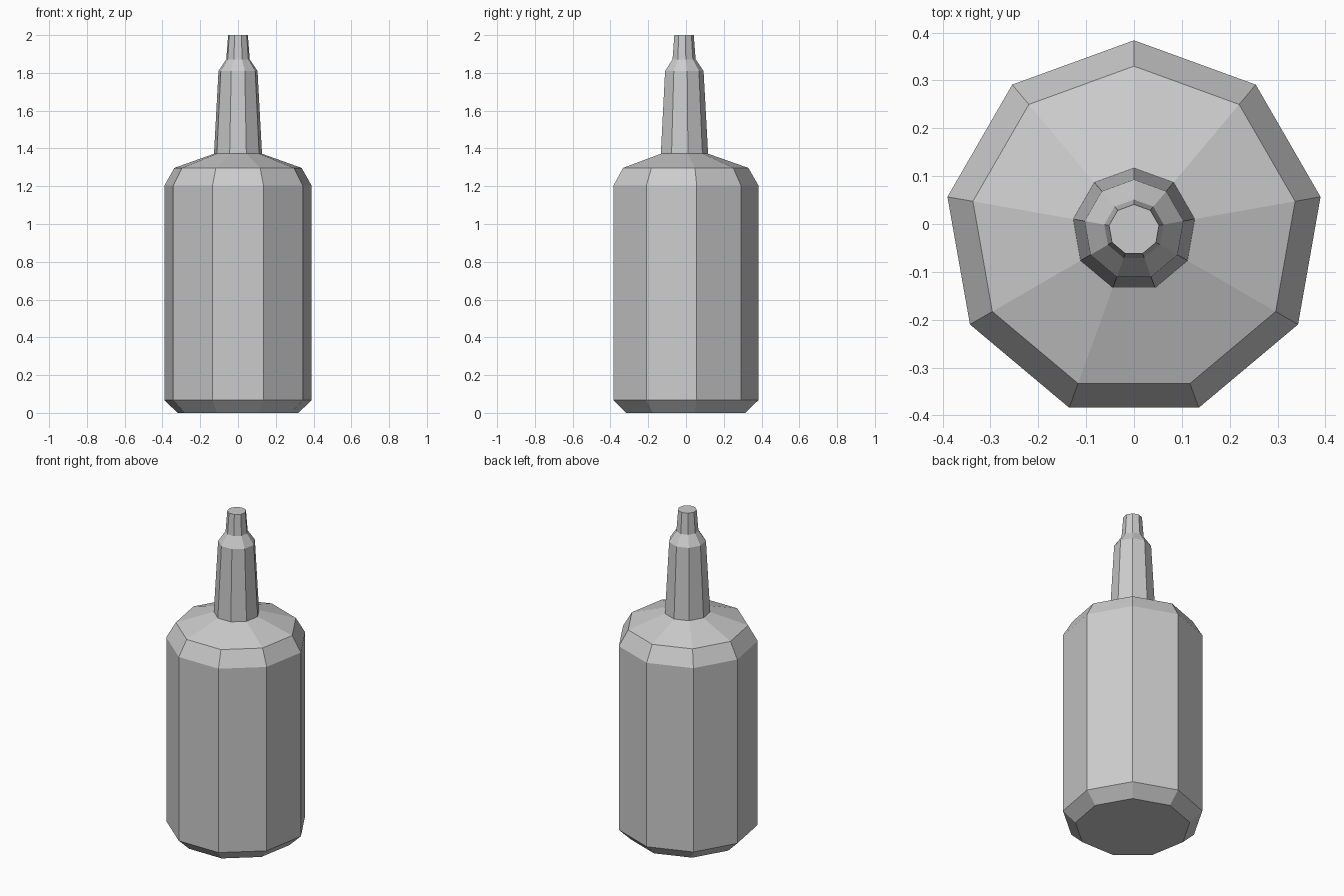
import bpy, bmesh
from math import sin, cos, pi

if "Cube" in bpy.data.objects:
    bpy.data.objects.remove(bpy.data.objects["Cube"])

SIDES = 9
Y_OFF = -0.012  # centres the odd-sided outline on y = 0


def turned(name, profile, cap_bottom=False, cap_top=False):
    """Stack nine-sided rings from (radius, z) pairs, one corner facing the back."""
    bm = bmesh.new()
    rings = []
    for r, z in profile:
        angles = [pi / 2 + 2 * pi * i / SIDES for i in range(SIDES)]
        rings.append([bm.verts.new((r * cos(a), r * sin(a) + Y_OFF, z)) for a in angles])
    for lo, hi in zip(rings, rings[1:]):
        for i in range(SIDES):
            j = (i + 1) % SIDES
            bm.faces.new((lo[i], lo[j], hi[j], hi[i]))
    if cap_bottom:
        bm.faces.new(rings[0][::-1])
    if cap_top:
        bm.faces.new(rings[-1])
    mesh = bpy.data.meshes.new(name)
    bm.to_mesh(mesh)
    bm.free()
    obj = bpy.data.objects.new(name, mesh)
    bpy.context.collection.objects.link(obj)
    return obj


# Bottle body with bevelled base and sloping shoulder
turned("bottle_body",
       [(0.325, 0), (0.396, 0.068), (0.396, 1.203), (0.342, 1.297), (0.129, 1.372)],
       cap_bottom=True)

# Tapered nozzle with stepped tip, starting at the shoulder opening
turned("nozzle",
       [(0.129, 1.372), (0.105, 1.81), (0.063, 1.872), (0.053, 2.0)],
       cap_top=True)
